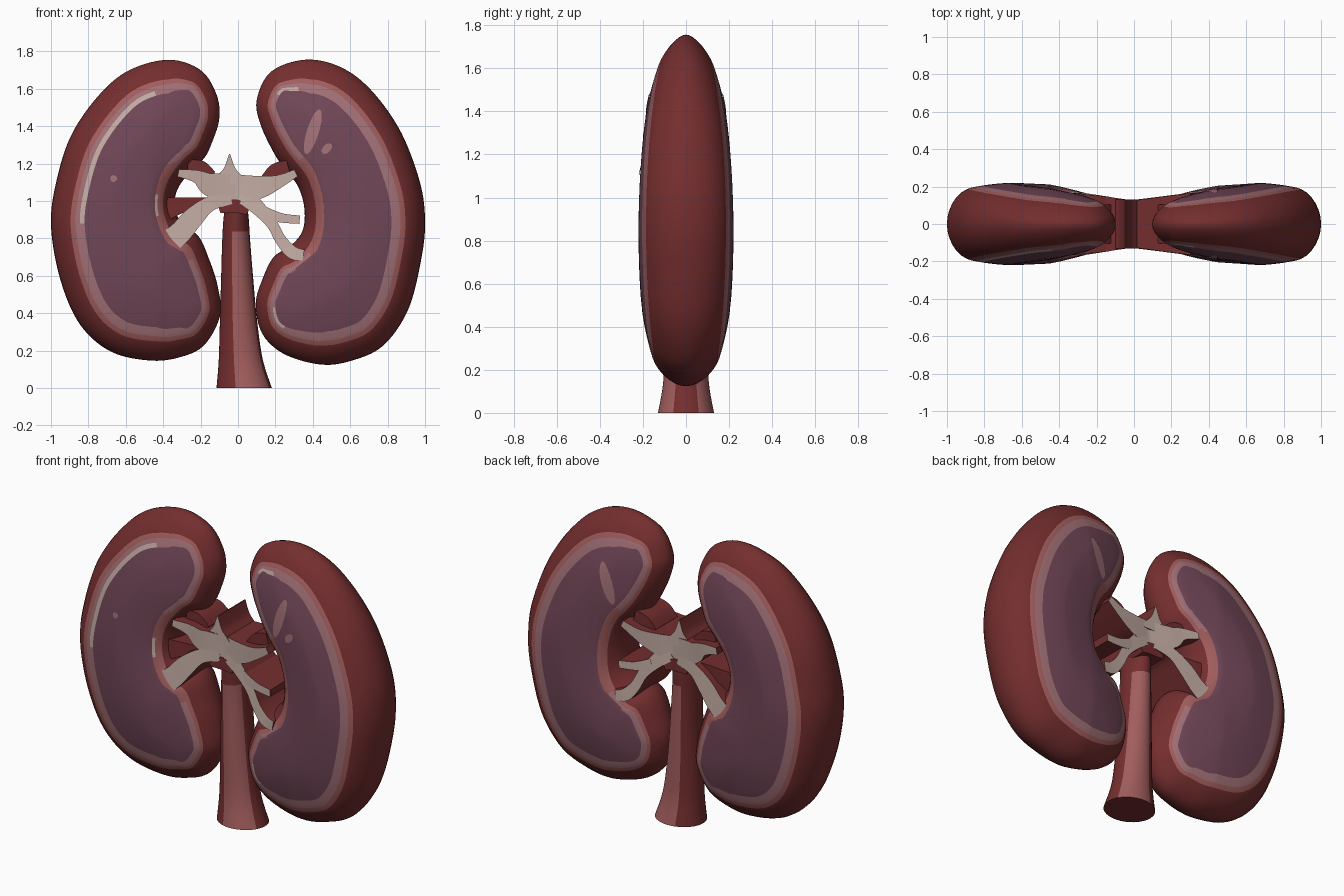
import bpy, bmesh, math
from mathutils import Vector

if "Cube" in bpy.data.objects:
    bpy.data.objects.remove(bpy.data.objects["Cube"])


def material(name, rgb):
    m = bpy.data.materials.new(name)
    m.diffuse_color = (*rgb, 1)
    m.use_nodes = True
    m.node_tree.nodes["Principled BSDF"].inputs["Base Color"].default_value = m.diffuse_color
    return m


RED, LIGHT, MAUVE, PURPLE, CREAM = range(5)
mats = [material("deep_red", (.175, .027, .028)),
        material("light_red", (.36, .11, .11)),
        material("mauve_pink", (.36, .165, .185)),
        material("purple", (.165, .062, .095)),
        material("cream", (.55, .415, .37))]


def finish(name, bm, angle):
    bmesh.ops.recalc_face_normals(bm, faces=bm.faces)
    me = bpy.data.meshes.new(name)
    bm.to_mesh(me)
    bm.free()
    for m in mats:
        me.materials.append(m)
    ob = bpy.data.objects.new(name, me)
    bpy.context.collection.objects.link(ob)
    bpy.ops.object.select_all(action='DESELECT')
    ob.select_set(True)
    bpy.context.view_layer.objects.active = ob
    bpy.ops.object.shade_smooth_by_angle(angle=math.radians(angle))


def spline(pts, n, closed):
    """Catmull-Rom curve through points, n samples per span."""
    pts = [Vector(p) for p in pts]
    k = len(pts)
    at = (lambda i: pts[i % k]) if closed else (lambda i: pts[max(0, min(k - 1, i))])
    out = []
    for i in range(k if closed else k - 1):
        a, b, c, d = (at(i + j) for j in (-1, 0, 1, 2))
        for s in range(n):
            t = s / n
            out.append(.5 * (2 * b + (c - a) * t + (2 * a - 5 * b + 4 * c - d) * t ** 2
                             + (3 * b - a - 3 * c + d) * t ** 3))
    if not closed:
        out.append(pts[-1])
    return out


def resample(loop, n):
    k = len(loop)
    lens = [(loop[(i + 1) % k] - loop[i]).length for i in range(k)]
    step, out, i, acc = sum(lens) / n, [], 0, 0
    for j in range(n):
        while i < k - 1 and acc + lens[i] < j * step:
            acc += lens[i]
            i += 1
        out.append(loop[i].lerp(loop[(i + 1) % k], (j * step - acc) / lens[i]))
    return out


def half_depth(d, p):
    """Half thickness of a kidney at point p, d away from its outline."""
    u = 1 - min(d, .14) / .14
    v = min(d / .4, 1)
    y = .162 * (1 - u ** 2.2) ** .5 + .06 * v * (2 - v)
    y *= max(.1, 1 - (p.y - .86) ** 2) ** .5                    # thinner at the poles
    return y * (.78 + .22 * max(0, min(1, (abs(p.x) - .1) / .35)))


def kidney(name, outline, centre, is_cream, spots):
    n = 180
    loop = resample(spline(outline, 12, True), n)
    area = sum(a.x * b.y - b.x * a.y for a, b in zip(loop, loop[1:] + loop[:1]))
    sign = 1 if area > 0 else -1
    c = Vector(centre)
    out = 1 if c.x > 0 else -1
    normal = []
    for i in range(n):
        t = (loop[(i + 2) % n] - loop[i - 2]).normalized()
        normal.append(Vector((-t.y, t.x)) * sign)
    # the rim bands are narrower on the medial side
    narrow = [1 - .42 * max(0, q.x * out) for q in normal]
    rings = [[p + q * o * g for p, q, g in zip(loop, normal, narrow)]
             for o in (.003, .012, .028, .05, .08, .105, .132, .155, .18)]
    bands = [RED] * 6 + [LIGHT, MAUVE, MAUVE]
    last = rings[-1]
    inner = 14
    for j in range(1, inner):
        rings.append([p.lerp(c, j / inner) for p in last])
        bands.append(PURPLE)
    dist = lambda p: min((p - q).length for q in loop)
    bm = bmesh.new()
    edge = [bm.verts.new((p.x, 0, p.y)) for p in loop]
    for side in (-1, 1):
        prev = edge
        for r, ring in enumerate(rings):
            cur = [bm.verts.new((p.x, side * half_depth(dist(p), p), p.y)) for p in ring]
            for i in range(n):
                k = (i + 1) % n
                f = bm.faces.new((prev[i], prev[k], cur[k], cur[i]))
                p, mat = ring[i], bands[r]
                if mat == MAUVE and abs(p.x) < .47 and .7 < p.y < 1.22:
                    mat = LIGHT                                 # border of the hilum
                if r == 8 and side < 0 and is_cream(p):
                    mat = CREAM                                 # pale arc on the front
                f.material_index = mat
            prev = cur
        mid = bm.verts.new((c.x, side * half_depth(dist(c), c), c.y))
        for i in range(n):
            bm.faces.new((prev[i], prev[(i + 1) % n], mid)).material_index = PURPLE
    finish(name, bm, 60)
    # oval spots as thin sheets just above the surface
    for s, (x, z, ang, length, width, sides) in enumerate(spots):
        for side in sides:
            bm = bmesh.new()
            u, rows = Vector((math.cos(ang), math.sin(ang))), []
            for j in range(13):
                t = -math.cos(math.pi * (j + .3) / 12.6)
                w = width * (1 - t * t) ** .5
                row = []
                for q in (-1, -.5, 0, .5, 1):
                    p = Vector((x, z)) + u * t * length + Vector((-u.y, u.x)) * q * w
                    row.append(bm.verts.new((p.x, side * (half_depth(dist(p), p) + .004), p.y)))
                rows.append(row)
            for a, b in zip(rows, rows[1:]):
                for j in range(4):
                    f = bm.faces.new((a[j], a[j + 1], b[j + 1], b[j]))
                    f.material_index = MAUVE
            finish(f"{name}_spot_{s}", bm, 60)


# Kidneys
kidney("left_kidney", [
    (-.37, 1.755), (-.20, 1.70), (-.115, 1.57), (-.10, 1.44), (-.14, 1.31), (-.18, 1.23),
    (-.25, 1.16), (-.32, 1.07), (-.34, .97), (-.30, .88), (-.21, .81), (-.155, .69),
    (-.11, .55), (-.095, .39), (-.18, .23), (-.31, .165), (-.47, .147), (-.68, .195),
    (-.845, .34), (-.95, .58), (-1.0, .87), (-.97, 1.11), (-.89, 1.355), (-.74, 1.57),
    (-.58, 1.70)], (-.66, .93), lambda p: p.x < -.44 and p.y > .88,
    [(-.665, 1.12, 0, .018, .018, (-1,))])
kidney("right_kidney", [
    (.355, 1.755), (.54, 1.72), (.705, 1.60), (.865, 1.38), (.97, 1.11), (1.0, .90),
    (.98, .69), (.91, .42), (.78, .23), (.62, .15), (.45, .125), (.25, .18), (.13, .29),
    (.095, .45), (.13, .58), (.19, .70), (.28, .76), (.345, .84), (.355, .96), (.32, 1.08),
    (.25, 1.17), (.19, 1.26), (.12, 1.41), (.10, 1.54), (.175, 1.69)], (.66, .92),
    lambda p: (p.x < .32 and p.y > 1.56) or (p.x < .26 and .3 < p.y < .42),
    [(.40, 1.37, 1.27, .125, .032, (-1, 1)), (.475, 1.28, .8, .034, .021, (-1,))])


# Vessel webs: coloured front and back, red walls; path gives x, z, half width
def web(name, path, front=CREAM, depth=.125, flare=.13):
    pts = spline(path, 8, False)
    bm = bmesh.new()
    rows = []
    for i, p in enumerate(pts):
        t = (pts[min(i + 1, len(pts) - 1)] - pts[max(i - 1, 0)])
        nrm = Vector((-t.y, t.x)).normalized() * p.z
        y = depth + flare * abs(p.x)
        rows.append([bm.verts.new((p.x + s * nrm.x, q * y, p.y + s * nrm.y))
                     for s, q in ((1, -1), (1, 1), (-1, 1), (-1, -1))])
    for a, b in zip(rows, rows[1:]):
        for j in range(4):
            f = bm.faces.new((a[j], a[(j + 1) % 4], b[(j + 1) % 4], b[j]))
            f.material_index = front if j % 2 else RED
    bm.faces.new(rows[0])
    bm.faces.new(rows[-1])
    finish(name, bm, 40)


web("upper_bridge", [(-.32, 1.15, .02), (-.22, 1.13, .035), (-.14, 1.085, .065), (0, 1.065, .075),
                     (.12, 1.075, .06), (.22, 1.105, .035), (.31, 1.15, .02)])
web("bridge_spike", [(-.045, 1.09, .1), (-.045, 1.14, .06), (-.045, 1.18, .028), (-.045, 1.25, .003)])
web("left_branch", [(-.03, 1.02, .035), (-.15, .985, .04), (-.24, .91, .055), (-.31, .83, .06),
                    (-.39, .765, .065)])
web("right_branch", [(.02, 1.04, .05), (.10, .97, .04), (.18, .88, .03), (.23, .79, .03),
                     (.29, .725, .035), (.35, .71, .03)])
web("right_side_branch", [(.13, .94, .035), (.23, .91, .025), (.33, .90, .022)])
# Recessed red tissue behind the webs
web("left_red_tissue", [(-.38, .96, .06), (-.26, .985, .035), (-.14, .99, .03), (-.05, 1, .03)],
    RED, .09, .08)
web("left_red_shoulder", [(-.14, 1.13, .03), (-.2, 1.17, .045), (-.27, 1.18, .04)], RED, .1, .02)
web("right_red_shoulder", [(.14, 1.12, .02), (.2, 1.16, .04), (.27, 1.18, .04)], RED, .1, .02)
web("trunk_cap", [(-.1, .955, .02), (-.05, .97, .035), (.0, .97, .035), (.055, .945, .02)],
    RED, .13, 0)

# Central trunk, flared at the foot
bm = bmesh.new()
rows, n = [], 40
for p, w in zip(spline([(0, .033, .148), (.15, .015, .118), (.35, .003, .1), (.6, -.005, .085),
                        (.8, -.01, .074), (.92, -.01, .066), (1.03, -.01, .05)], 4, False),
                spline([(.13, 0, 0), (.105, 0, 0), (.1, 0, 0), (.1, 0, 0), (.1, 0, 0),
                        (.105, 0, 0), (.1, 0, 0)], 4, False)):
    rows.append([bm.verts.new((p.y + p.z * math.cos(2 * math.pi * i / n),
                               w.x * math.sin(2 * math.pi * i / n), p.x)) for i in range(n)])
for a, b in zip(rows, rows[1:]):
    for i in range(n):
        k = (i + 1) % n
        f = bm.faces.new((a[i], a[k], b[k], b[i]))
        ang = 2 * math.pi * (i + .5) / n
        facing = abs(math.sin(ang)) > (.5 if math.cos(ang) > 0 else .97)
        f.material_index = LIGHT if facing and f.calc_center_median().z < .84 else RED
bm.faces.new(rows[0])
bm.faces.new(rows[-1])
finish("trunk", bm, 50)
